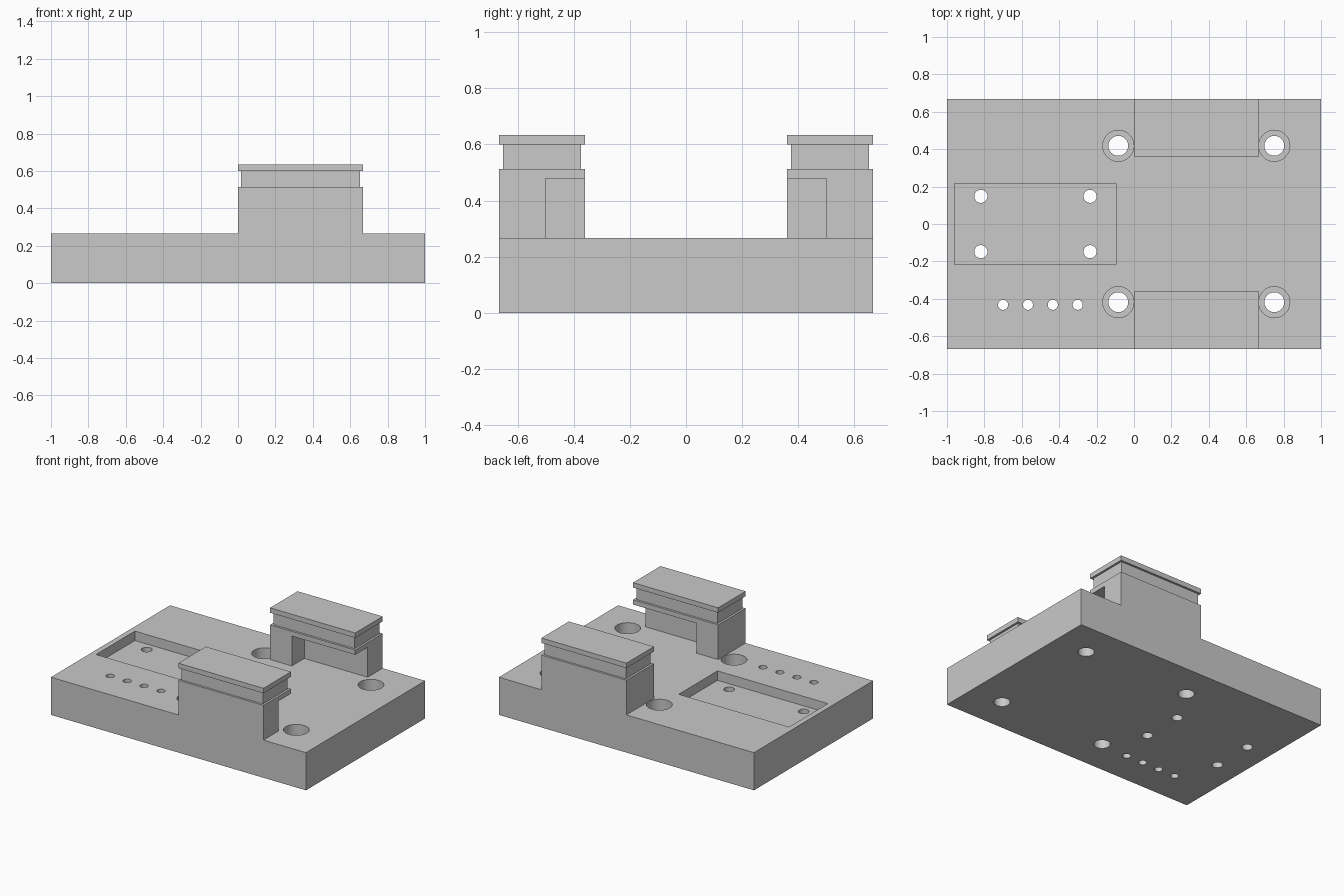
import bpy
from mathutils import Vector

cube = bpy.data.objects.get("Cube")
if cube:
    bpy.data.objects.remove(cube, do_unlink=True)

grey = bpy.data.materials.new("light machined grey")
grey.use_nodes = True
grey.diffuse_color = (0.585, 0.585, 0.585, 1)
grey.node_tree.nodes["Principled BSDF"].inputs["Base Color"].default_value = grey.diffuse_color


def finish(name):
    ob = bpy.context.object
    ob.name = name
    ob.data.materials.append(grey)
    return ob


def box(name, low, high):
    low, high = Vector(low), Vector(high)
    bpy.ops.mesh.primitive_cube_add(size=1, location=(low + high) / 2)
    bpy.context.object.scale = high - low
    bpy.ops.object.transform_apply(location=False, rotation=False, scale=True)
    return finish(name)


def drill(name, x, y, radius, bottom, top):
    bpy.ops.mesh.primitive_cylinder_add(vertices=48, radius=radius, depth=top - bottom,
                                        location=(x, y, (bottom + top) / 2))
    return finish(name)


def cut(target, tool):
    """Subtract the tool and remove it."""
    mod = target.modifiers.new("cut", "BOOLEAN")
    mod.operation = "DIFFERENCE"
    mod.solver = "EXACT"
    mod.object = tool
    bpy.context.view_layer.objects.active = target
    bpy.ops.object.modifier_apply(modifier=mod.name)
    bpy.data.objects.remove(tool, do_unlink=True)


BASE = 0.267          # top of the base plate
DEPTH = 0.667         # half depth of the plate
IN = 0.36             # inner face of the towers
LONG = 0.667          # length of the towers

# Base plate with a shallow pocket
plate = box("base_plate", (-1, -DEPTH, 0), (1, DEPTH, BASE))
cut(plate, box("pocket_cutter", (-0.96, -0.217, 0.2), (-0.095, 0.217, 0.4)))

# Counterbored bolt holes, pocket holes and a row of small holes
for side in (-1, 1):
    for x in (-0.084, 0.75):
        cut(plate, drill("counterbore", x, side * 0.418, 0.083, 0.13, 0.4))
        cut(plate, drill("bolt_hole", x, side * 0.418, 0.053, -0.1, 0.4))
    for x in (-0.819, -0.235):
        cut(plate, drill("pocket_hole", x, side * 0.148, 0.035, -0.1, 0.4))
for i in range(4):
    cut(plate, drill("small_hole", -0.7 + i * 0.133, -0.432, 0.027, -0.1, 0.4))


def span(side, a, b):
    return sorted((side * a, side * b))


# Two mirrored towers: notched block, recessed neck and cap
for side, label in ((-1, "front"), (1, "back")):
    y0, y1 = span(side, IN, DEPTH)
    block = box(label + "_tower", (0, y0, BASE), (LONG, y1, 0.513))
    n0, n1 = span(side, IN - 0.1, 0.5)
    cut(block, box("notch_cutter", (0.17, n0, 0.1), (0.8, n1, 0.479)))
    k0, k1 = span(side, IN + 0.015, DEPTH - 0.015)
    box(label + "_neck", (0.015, k0, 0.513), (LONG - 0.015, k1, 0.599))
    box(label + "_cap", (0, y0, 0.599), (LONG, y1, 0.634))

bpy.ops.object.select_all(action="DESELECT")
plate.select_set(True)
bpy.context.view_layer.objects.active = plate
bpy.ops.object.shade_smooth_by_angle()
